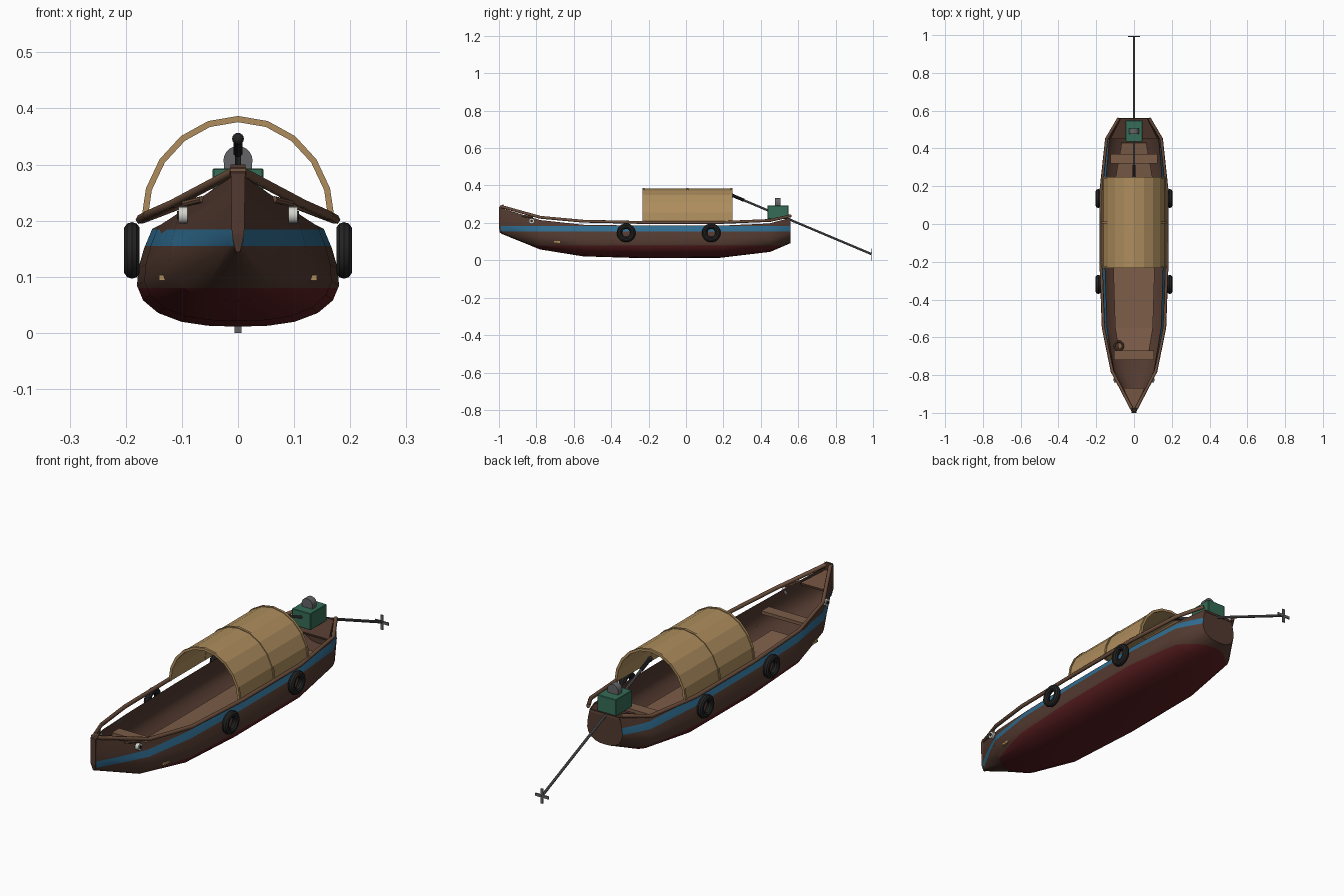
import bpy, bmesh, math
from mathutils import Vector

if "Cube" in bpy.data.objects:
    bpy.data.objects.remove(bpy.data.objects["Cube"])


def material(name, r, g, b):
    m = bpy.data.materials.new(name)
    m.use_nodes = True
    m.diffuse_color = (r, g, b, 1)
    m.node_tree.nodes["Principled BSDF"].inputs["Base Color"].default_value = (r, g, b, 1)
    return m


BROWN = material("dark brown wood", .085, .042, .029)
RED = material("red hull paint", .105, .013, .015)
BLUE = material("blue stripe paint", .028, .15, .28)
RAIL = material("rail wood", .15, .077, .045)
PLANK = material("plank wood", .2, .107, .064)
TAN = material("woven tan", .42, .265, .11)
GREEN = material("engine green", .035, .15, .095)
GREY = material("grey metal", .13, .13, .14)
BLACK = material("black rubber", .017, .017, .018)
WHITE = material("white paint", .65, .65, .6)


def finish(bm, name, mats, smooth=True, outward=True):
    if outward:
        bmesh.ops.recalc_face_normals(bm, faces=bm.faces)
    me = bpy.data.meshes.new(name)
    bm.to_mesh(me)
    bm.free()
    for m in mats:
        me.materials.append(m)
    ob = bpy.data.objects.new(name, me)
    bpy.context.collection.objects.link(ob)
    if smooth:
        bpy.ops.object.select_all(action='DESELECT')
        ob.select_set(True)
        bpy.context.view_layer.objects.active = ob
        bpy.ops.object.shade_smooth_by_angle(angle=math.radians(35))
    return ob


def loft(rows, caps=False):
    bm = bmesh.new()
    grid = [[bm.verts.new(p) for p in row] for row in rows]
    for a, b in zip(grid, grid[1:]):
        for i in range(len(a) - 1):
            bm.faces.new((a[i], a[i + 1], b[i + 1], b[i]))
    if caps:
        bm.faces.new(grid[0])
        bm.faces.new(grid[-1])
    return bm


def thicken(ob, amount):
    mod = ob.modifiers.new("thickness", 'SOLIDIFY')
    mod.thickness = amount
    mod.offset = 0
    return ob


def box(name, loc, size, mat, bevel=0):
    bm = bmesh.new()
    bmesh.ops.create_cube(bm, size=1)
    bmesh.ops.scale(bm, vec=size, verts=bm.verts)
    if bevel:
        bmesh.ops.bevel(bm, geom=bm.edges[:], offset=bevel, segments=1, affect='EDGES')
    ob = finish(bm, name, [mat], False)
    ob.location = loc
    return ob


def rod(name, a, b, radius, mat, sides=12):
    a, b = Vector(a), Vector(b)
    bm = bmesh.new()
    bmesh.ops.create_cone(bm, cap_ends=True, segments=sides, radius1=radius,
                          radius2=radius, depth=(b - a).length)
    ob = finish(bm, name, [mat])
    ob.location = (a + b) / 2
    ob.rotation_euler = (b - a).to_track_quat('Z', 'Y').to_euler()
    return ob


def ring(name, loc, major, minor, mat, axis_x=True):
    # tube of circles swept around a circle
    rows = []
    for i in range(25):
        a = math.tau * i / 24
        row = []
        for j in range(11):
            t = math.tau * j / 10
            r = major + minor * math.cos(t)
            row.append((r * math.cos(a), r * math.sin(a), minor * math.sin(t)))
        rows.append(row)
    bm = loft(rows)
    bmesh.ops.remove_doubles(bm, verts=bm.verts, dist=1e-5)
    ob = finish(bm, name, [mat])
    ob.location = loc
    if axis_x:
        ob.rotation_euler = (0, math.pi / 2, 0)
    return ob


# Hull stations: y, half width, keel height, sheer height
STATIONS = [(-.99, .011, .143, .28), (-.78, .122, .058, .215), (-.55, .167, .021, .19),
            (-.22, .18, .011, .185), (.18, .18, .013, .185), (.45, .152, .045, .197),
            (.56, .085, .092, .228)]
# Half section: width ratio, height ratio
SECTION = [(0, 0), (.3, .01), (.56, .05), (.79, .14), (.94, .27), (1, .42),
           (.985, .6), (.93, .8), (.85, 1)]


def hull_rows(shell):
    rows = []
    for y, w, low, top in STATIONS:
        half = []
        for u, t in SECTION:
            gap = shell * (1 - t)
            half.append((max(u * (w - gap), 0), low + t * (top - low) + gap))
        rows.append([(-x, y, z) for x, z in reversed(half)] + [(x, y, z) for x, z in half[1:]])
    return rows


# Painted outer hull, cut at the paint lines
bm = loft(hull_rows(0), caps=True)
for height in (.08, .155, .184):
    bmesh.ops.bisect_plane(bm, geom=bm.verts[:] + bm.edges[:] + bm.faces[:],
                           plane_co=(0, 0, height), plane_no=(0, 0, 1))
bm.normal_update()
for f in bm.faces:
    z = f.calc_center_median().z
    stern = all(v.co.y > .555 for v in f.verts)
    if z < .08:
        f.material_index = 1
    elif .155 < z < .184 and not stern:
        f.material_index = 2
finish(bm, "hull", [BROWN, RED, BLUE])

# Inner lining of the hull
bm = loft(hull_rows(.012))
bmesh.ops.recalc_face_normals(bm, faces=bm.faces)
bmesh.ops.reverse_faces(bm, faces=bm.faces)
finish(bm, "hull_lining", [BROWN], outward=False)


def deck(name, outline, mat, thickness=.01):
    rows = [[(-w, y, z), (0, y, z), (w, y, z)] for y, w, z in outline]
    return thicken(finish(loft(rows), name, [mat], False), thickness)


# Floor, decks and benches
deck("floor_boards", [(-.7, .075, .085), (-.55, .1, .062), (-.22, .11, .052),
                      (.18, .11, .054), (.43, .065, .085)], PLANK)
deck("bow_deck", [(-.98, .008, .262), (-.87, .056, .232)], RAIL)
deck("stern_deck", [(.45, .125, .193), (.56, .07, .222)], BROWN)
box("bow_bench", (0, -.695, .17), (.21, .05, .014), PLANK)
box("stern_bench", (0, .345, .165), (.25, .05, .014), PLANK)
ring("rope_coil", (-.08, -.645, .1), .022, .006, RAIL, axis_x=False)

# Stem post
stem = [(-.975, .3, .013), (-1, .285, .013), (-1, .175, .011), (-.995, .145, .004), (-.97, .145, .004)]
finish(loft([[(-w, y, z), (w, y, z)] for y, z, w in stem + stem[:1]]), "stem_post", [BROWN], False)
for s in (-1, 1):
    bm = bmesh.new()
    bm.faces.new([bm.verts.new((s * w, y, z)) for y, z, w in stem])
    finish(bm, "stem_post_side", [BROWN], False)
rod("stem_cap", (-.014, -.988, .288), (.014, -.988, .288), .007, RAIL, 8)

# Gunwale rails
RAIL_PATH = [(.008, -.985, .287), (.115, -.78, .23), (.162, -.55, .209), (.174, -.22, .202),
             (.174, .18, .202), (.145, .45, .213), (.08, .56, .238)]
for s, side in ((1, "left"), (-1, "right")):
    cu = bpy.data.curves.new(side + "_rail", 'CURVE')
    cu.dimensions = '3D'
    cu.bevel_depth = .0085
    cu.bevel_resolution = 1
    cu.use_fill_caps = True
    sp = cu.splines.new('POLY')
    sp.points.add(len(RAIL_PATH) - 1)
    for p, (x, y, z) in zip(sp.points, RAIL_PATH):
        p.co = (s * x, y, z, 1)
    ob = bpy.data.objects.new(side + "_rail", cu)
    cu.materials.append(RAIL)
    bpy.context.collection.objects.link(ob)
    bpy.ops.object.select_all(action='DESELECT')
    ob.select_set(True)
    bpy.context.view_layer.objects.active = ob
    bpy.ops.object.convert(target='MESH')

    # Tyre fenders
    for end, y in (("front", -.32), ("rear", .135)):
        ring(side + "_" + end + "_tyre", (s * .189, y, .147), .036, .0145, BLACK)

    # Bow eyes with brows, and small hull plates
    rod(side + "_eye", (s * .09, -.825, .21), (s * .106, -.825, .21), .015, WHITE, 16)
    rod(side + "_pupil", (s * .106, -.825, .21), (s * .109, -.825, .21), .007, BLACK)
    rod(side + "_brow", (s * .064, -.875, .238), (s * .095, -.82, .23), .006, RAIL, 8)
    box(side + "_hull_plate", (s * .135, -.69, .098), (.012, .035, .01), TAN)


# Arched canopy with ribs
def arch(name, y0, y1, grow, thickness):
    row = []
    for i in range(11):
        a = math.pi * i / 10
        row.append(((.166 + grow) * math.cos(a), .2 + (.18 + grow) * math.sin(a)))
    bm = loft([[(x, y, z) for x, z in row] for y in (y0, y1)])
    return thicken(finish(bm, name, [TAN], False), thickness)


arch("canopy", -.23, .245, 0, .006)
for name, y in (("front", -.228), ("middle", .008), ("rear", .243)):
    arch(name + "_canopy_rib", y - .005, y + .005, .001, .011)

# Engine with flywheel
box("engine", (0, .492, .257), (.09, .112, .072), GREEN, .002)
rod("flywheel", (0, .476, .307), (0, .506, .307), .026, GREY, 20)
box("engine_cap", (0, .49, .3), (.05, .026, .02), GREY)

# Long shaft from tiller grip to propeller
rod("drive_shaft", (0, .25, .346), (0, .99, .034), .006, GREY, 10)
rod("tiller_grip", (0, .247, .347), (0, .31, .321), .0085, BLACK, 10)
bm = bmesh.new()
bmesh.ops.create_uvsphere(bm, u_segments=12, v_segments=8, radius=.0105)
finish(bm, "tiller_knob", [BLACK]).location = (0, .248, .346)
for i in range(4):
    a = i * math.pi / 2
    blade = box("propeller_blade", (.017 * math.sin(a), .993, .032 + .017 * math.cos(a)),
                (.012, .005, .03), GREY)
    blade.rotation_euler = (0, a, 0)
